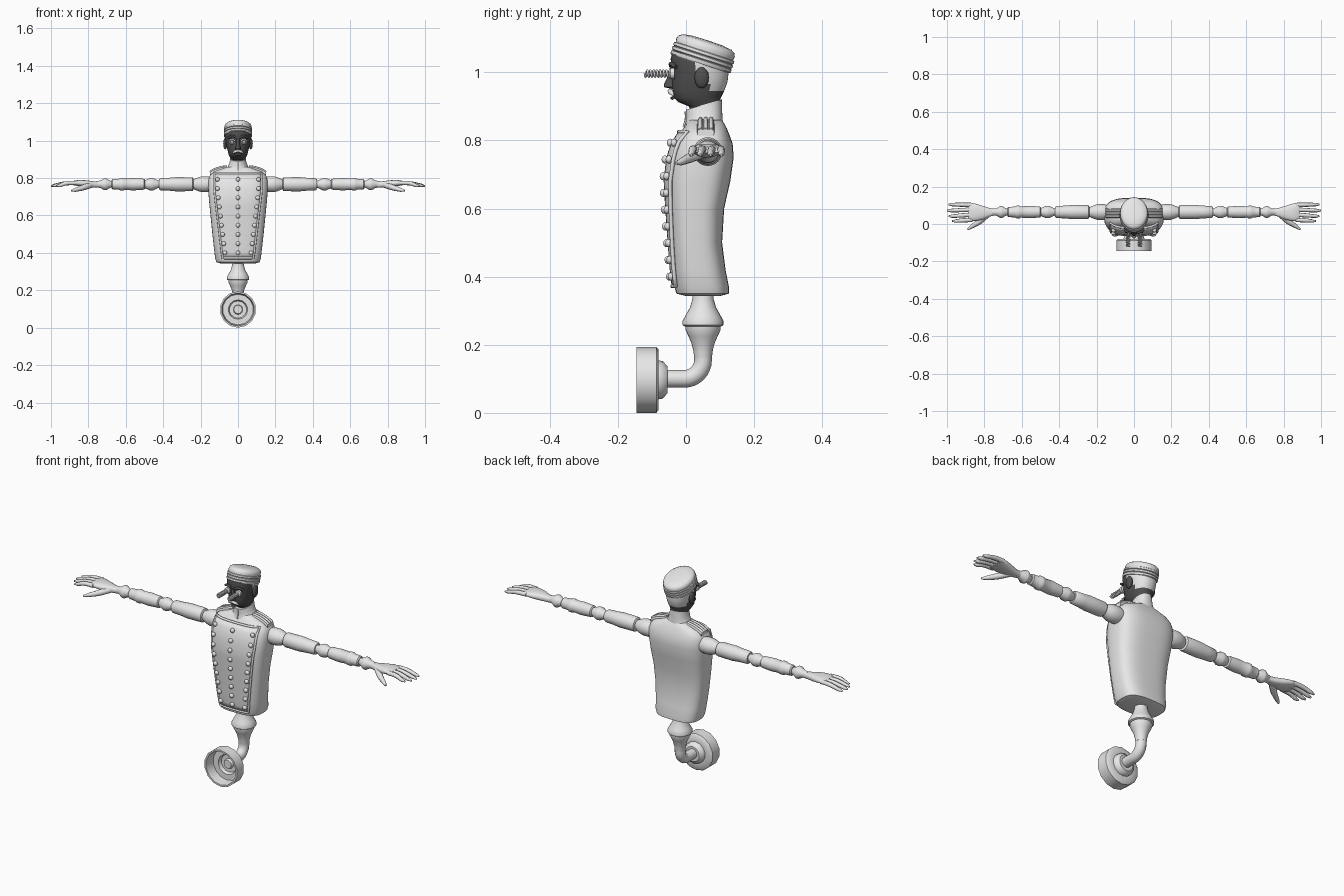
import bpy, bmesh, math
from mathutils import Vector, Matrix

if "Cube" in bpy.data.objects:
    bpy.data.objects.remove(bpy.data.objects["Cube"])


def material(name, value):
    m = bpy.data.materials.new(name)
    m.use_nodes = True
    m.diffuse_color = (value, value, value, 1)
    m.node_tree.nodes["Principled BSDF"].inputs["Base Color"].default_value = m.diffuse_color
    return m


GREY = material("light_grey", 0.8)
DARK = material("dark_grey", 0.08)


def finish(name, bm, mats, rule=None, angle=0.7):
    bmesh.ops.remove_doubles(bm, verts=bm.verts, dist=1e-5)
    bmesh.ops.recalc_face_normals(bm, faces=bm.faces)
    for f in bm.faces:
        f.smooth = True
        if rule:
            f.material_index = rule(f.calc_center_median())
    me = bpy.data.meshes.new(name)
    bm.to_mesh(me)
    bm.free()
    me.set_sharp_from_angle(angle=angle)
    for m in mats:
        me.materials.append(m)
    ob = bpy.data.objects.new(name, me)
    bpy.context.collection.objects.link(ob)
    return ob


def section(c, u, v, n=2, segs=32):
    """Superellipse ring around c with half axes u and v."""
    power = lambda t: math.copysign(abs(t) ** (2 / n), t)
    angles = [math.tau * i / segs for i in range(segs)]
    return [Vector(c) + Vector(u) * power(math.cos(a)) + Vector(v) * power(math.sin(a)) for a in angles]


def loft(name, rings, mats=(GREY,), rule=None, angle=0.7):
    bm = bmesh.new()
    loops = [[bm.verts.new(p) for p in r] for r in rings]
    for a, b in zip(loops, loops[1:]):
        for i in range(len(a)):
            j = (i + 1) % len(a)
            bm.faces.new((a[i], a[j], b[j], b[i]))
    bm.faces.new(loops[0])
    bm.faces.new(loops[-1])
    return finish(name, bm, mats, rule, angle)


def lathe(name, profile, origin, axis, segs=24, mat=GREY):
    """Profile of (distance along axis, radius)."""
    o, ax = Vector(origin), Vector(axis)
    u = Vector((0, 0, 1)) if abs(ax.z) < 0.5 else Vector((1, 0, 0))
    v = ax.cross(u)
    return loft(name, [section(o + ax * t, u * r, v * r, 2, segs) for t, r in profile], (mat,))


def ellipsoid(name, center, size, mat=GREY, segs=16):
    bm = bmesh.new()
    mtx = Matrix.Translation(center) @ Matrix.Diagonal((*size, 1))
    bmesh.ops.create_uvsphere(bm, u_segments=segs, v_segments=segs // 2, radius=1, matrix=mtx)
    return finish(name, bm, (mat,))


def tube(name, points, radius, mat=GREY, taper=None, closed=False, smooth=True):
    cu = bpy.data.curves.new(name, "CURVE")
    cu.dimensions = "3D"
    cu.bevel_depth, cu.bevel_resolution, cu.use_fill_caps = radius, 2, True
    cu.resolution_u = 5
    sp = cu.splines.new("BEZIER" if smooth else "POLY")
    pts = sp.bezier_points if smooth else sp.points
    pts.add(len(points) - 1)
    for i, (p, co) in enumerate(zip(pts, points)):
        p.co = co if smooth else (*co, 1)
        p.radius = taper[i] if taper else 1
        if smooth:
            p.handle_left_type = p.handle_right_type = "AUTO"
    sp.use_cyclic_u = closed
    cu.materials.append(mat)
    ob = bpy.data.objects.new(name, cu)
    bpy.context.collection.objects.link(ob)
    return ob


def body_ring(z, front, back, half, n, tilt=0, segs=48):
    return section((0, (front + back) / 2, z), (half, 0, 0), (0, (back - front) / 2, tilt), n, segs)


# Torso: height, front, back, half width
TORSO = [(.343, .0, .1, .09), (.35, -.028, .126, .115), (.37, -.034, .126, .122), (.42, -.04, .116, .128),
         (.5, -.046, .106, .137), (.6, -.053, .112, .147), (.68, -.058, .13, .155), (.75, -.05, .14, .16),
         (.79, -.037, .137, .158), (.815, -.022, .128, .15), (.835, -.008, .12, .128), (.85, .002, .112, .085),
         (.86, .01, .105, .06)]
loft("torso", [body_ring(*row, 3) for row in TORSO])


def chest_point(x, z, out=0.0):
    """Point on the front of the torso, pushed forward by out."""
    for a, b in zip(TORSO, TORSO[1:]):
        if a[0] <= z <= b[0]:
            t = (z - a[0]) / (b[0] - a[0])
            f, k, h = (a[i] + (b[i] - a[i]) * t for i in (1, 2, 3))
            y = (f + k) / 2 - (k - f) / 2 * max(0, 1 - abs(x / h) ** 3) ** (1 / 3)
            return Vector((x, y - out, z))


# Chest panel draped over the torso, with piping round its edge
LOW, HIGH = .372, .825
panel_half = lambda z: .083 + .043 * min(1, (z - LOW) / .36)
bm = bmesh.new()
N = 16
heights = [LOW + (HIGH - LOW) * i / N for i in range(N + 1)]
grid = [[bm.verts.new(chest_point(panel_half(z) * (2 * j / N - 1), z, .006)) for j in range(N + 1)] for z in heights]
for a, b in zip(grid, grid[1:]):
    for j in range(N):
        bm.faces.new((a[j], a[j + 1], b[j + 1], b[j]))
edge = [v.co.copy() for v in grid[0]] + [r[-1].co.copy() for r in grid[1:]]
edge += [v.co.copy() for v in grid[-1][-2::-1]] + [r[0].co.copy() for r in grid[-2:0:-1]]
panel = finish("chest_panel", bm, (GREY,))
solid = panel.modifiers.new("thickness", "SOLIDIFY")
solid.thickness, solid.offset = .004, 0
tube("panel_piping", edge, .006, closed=True, smooth=False)

# Three columns of buttons
for i in range(9):
    z = .40 + .393 * i / 8
    for side in (-1, 0, 1):
        p = chest_point(side * (panel_half(z) - .016), z, .011)
        ellipsoid("button", p, (.012, .010, .012), segs=12)

# Collar
COLLAR = [(.838, -.006, .11, .07, 0), (.86, 0, .107, .055, .006), (.88, .0, .106, .046, .011),
          (.905, .0, .105, .041, .015), (.905, .008, .098, .034, .013)]
loft("collar", [body_ring(z, f, b, h, 2.2, t) for z, f, b, h, t in COLLAR])
tube("collar_seam", [(0, -.007, .84), (0, -.001, .862), (0, -.001, .885)], .003)

# Head and hair
HEAD = [(.87, .02, .095, .033), (.9, .008, .1, .038), (.912, -.022, .1, .044), (.925, -.036, .102, .05),
        (.945, -.04, .112, .055), (.965, -.041, .12, .06), (.98, -.041, .123, .063), (1.0, -.041, .125, .066),
        (1.02, -.044, .125, .068), (1.04, -.045, .122, .068), (1.06, -.04, .115, .066), (1.075, -.02, .09, .05)]
hair = lambda c: int(c.z > .94 and c.y > (.066 if c.z < 1.0 else .025))
loft("head", [body_ring(*row, 2.2) for row in HEAD], (DARK, GREY), lambda c: hair(c))
NOSE = [(.951, -.036, .010, .004), (.956, -.046, .015, .018), (.965, -.045, .013, .02), (.985, -.042, .008, .013),
        (1.012, -.040, .007, .008)]
loft("nose", [section((0, y, z), (w, 0, 0), (0, d, 0), 2, 16) for z, y, w, d in NOSE], (DARK,))
tube("moustache", [(-.03, -.036, .932), (-.014, -.045, .942), (0, -.047, .945), (.014, -.045, .942),
                   (.03, -.036, .932)], .008, taper=(.4, 1, .9, 1, .4))
tube("lower_lip", [(-.016, -.036, .926), (0, -.041, .924), (.016, -.036, .926)], .005, DARK)

for s in (-1, 1):
    ellipsoid("ear", (s * .068, .046, .984), (.011, .021, .031), DARK)
    tube("eyebrow", [(s * .012, -.044, 1.018), (s * .032, -.044, 1.025), (s * .052, -.03, 1.015)], .006, DARK)
    lathe("eye", [(0, .016), (.012, .016), (.016, .011), (.016, 0)], (s * .032, -.034, .996), (0, -1, 0), 16)
    # Coiled eye spring
    turns, steps = 8, 12
    coil = [(s * .032 + .009 * math.cos(math.tau * k / steps), -.046 - .075 * k / (turns * steps),
             .996 + .009 * math.sin(math.tau * k / steps)) for k in range(turns * steps + 1)]
    tube("eye_spring", coil, .0035, smooth=False)

# Cap with three raised bands, tilted back
CAP = [(0, .85), (0, .97), (.003, 1), (.011, 1), (.013, .95), (.016, 1), (.024, 1), (.026, .95), (.029, 1),
       (.037, 1), (.039, .95), (.05, .97), (.06, .92), (.067, .8), (.071, .5), (.072, 0)]
tilt = Matrix.Translation((0, .042, 1.025)) @ Matrix.Rotation(math.radians(-18), 4, "X")
loft("cap", [[tilt @ p for p in section((0, 0, h), (.076 * r, 0, 0), (0, .093 * r, 0), 2, 40)] for h, r in CAP])

# Arms: distance from centre, radius
ARM = {
    "shoulder_joint": [(.14, .036), (.16, .042), (.195, .042), (.215, .036), (.245, .022)],
    "upper_arm": [(.238, .028), (.242, .035), (.25, .037), (.33, .038), (.37, .034), (.415, .032), (.422, .026)],
    "elbow_joint": [(.415, .018), (.43, .021), (.455, .033), (.47, .033), (.505, .018)],
    "forearm": [(.498, .024), (.502, .029), (.56, .033), (.605, .03), (.612, .034), (.628, .034), (.636, .029),
                (.672, .027), (.677, .022)],
    "wrist_joint": [(.67, .015), (.685, .02), (.705, .032), (.715, .032), (.735, .02), (.76, .016)],
}
# Palm: x, y centre, z centre, half width, half thickness
PALM = [(.745, .064, .765, .017, .016), (.775, .062, .766, .024, .017), (.81, .06, .769, .037, .019),
        (.845, .062, .773, .046, .017), (.875, .064, .774, .048, .013), (.888, .064, .772, .044, .009)]
FINGERS = [(.022, .016, .972), (.05, .042, .992), (.077, .072, 1.0), (.102, .104, .992)]

for s in (-1, 1):
    for part, profile in ARM.items():
        lathe(part, profile, (0, .064, .767), (s, 0, 0))
    loft("palm", [section((s * x, y, z), (0, w, 0), (0, 0, t), 2.5, 20) for x, y, z, w, t in PALM])
    for base, tip, reach in FINGERS:
        tube("finger", [(s * .865, base, .774), (s * .92, (base + tip) / 2, .772), (s * (reach - .02), tip, .761),
                        (s * reach, tip, .757)], .0115, taper=(1, 1, .8, .35))
    tube("thumb", [(s * .785, .05, .764), (s * .825, .014, .75), (s * .865, -.012, .738), (s * .89, -.029, .732)],
         .014, taper=(1.2, 1.1, .8, .35))
    # Epaulette: strap with raised ribs
    strap = [(.06, .853), (.1, .846), (.135, .832), (.15, .822)]
    loft("epaulette", [section((s * x, .058, z), (0, .025, 0), (0, 0, .01), 4, 24) for x, z in strap])
    for dy in (-.016, 0, .016):
        tube("epaulette_rib", [(s * x, .058 + dy, z + .01) for x, z in strap], .006)

# Stand: flared collar under the torso, socket, bent pipe and cup
AXIS = (0, .05, 0)
lathe("stand_bell", [(.36, .03), (.335, .031), (.31, .038), (.285, .052), (.27, .06), (.258, .06), (.254, .054)],
      AXIS, (0, 0, 1))
lathe("stand_socket", [(.258, .052), (.245, .052), (.225, .043), (.205, .034), (.18, .028), (.16, .026)],
      AXIS, (0, 0, 1))
bend = [(0, .05 - .055 * (1 - math.cos(a)), .155 - .055 * math.sin(a)) for a in
        [math.pi / 2 * i / 8 for i in range(9)]]
pipe = tube("stand_pipe", [(0, .05, .2)] + bend + [(0, -.065, .1)], .026, smooth=False)
pipe.data.bevel_resolution = 4
CUP = [(.055, .02), (.055, .04), (.068, .055), (.08, .057), (.08, .088), (.087, .097), (.145, .097), (.145, .088),
       (.092, .082), (.092, .052), (.075, .046), (.075, .026), (.088, .022), (.088, 0)]
lathe("stand_cup", CUP, (0, 0, .097), (0, -1, 0), 14)
